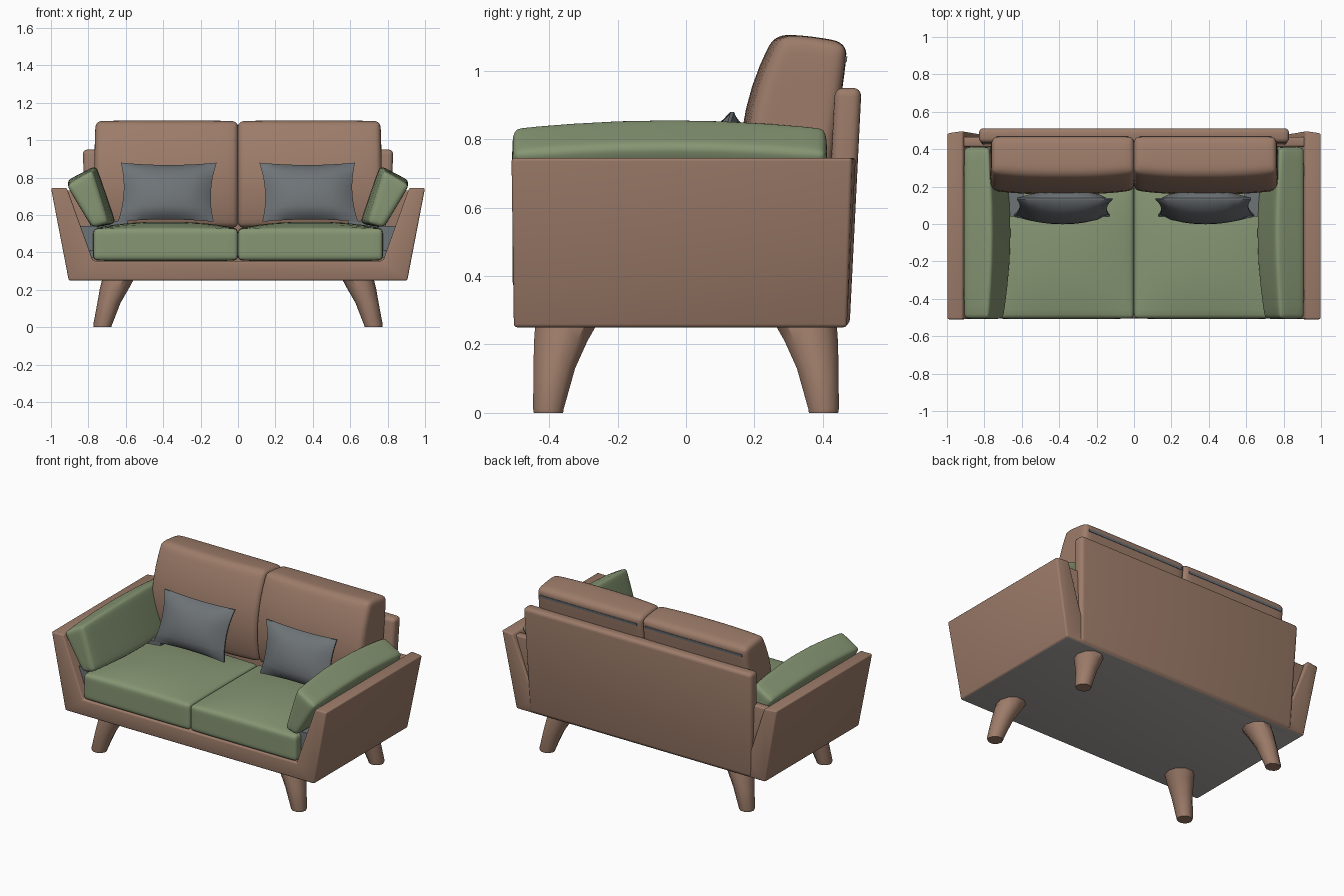
import bpy, bmesh, math

if "Cube" in bpy.data.objects:
    bpy.data.objects.remove(bpy.data.objects["Cube"])


def mat(name, c):
    m = bpy.data.materials.new(name)
    m.diffuse_color = (*c, 1)
    m.use_nodes = True
    m.node_tree.nodes["Principled BSDF"].inputs["Base Color"].default_value = m.diffuse_color
    return m


BROWN = mat("brown upholstery", (0.335, 0.200, 0.142))
GREEN = mat("green fabric", (0.240, 0.305, 0.172))
GREY = mat("blue grey fabric", (0.155, 0.172, 0.185))
PALE = mat("underside grey", (0.42, 0.385, 0.38))


def finish(bm, name, mats, bevel=0.0, subsurf=0, rule=None, segs=3):
    bmesh.ops.recalc_face_normals(bm, faces=bm.faces)
    me = bpy.data.meshes.new(name)
    bm.to_mesh(me)
    bm.free()
    ob = bpy.data.objects.new(name, me)
    bpy.context.collection.objects.link(ob)
    for m in mats:
        me.materials.append(m)
    bpy.ops.object.select_all(action='DESELECT')
    ob.select_set(True)
    bpy.context.view_layer.objects.active = ob
    if bevel:
        b = ob.modifiers.new("bevel", 'BEVEL')
        b.width, b.segments = bevel, segs
        b.limit_method, b.angle_limit = 'ANGLE', math.radians(40)
    if subsurf:
        ob.modifiers.new("smooth", 'SUBSURF').levels = subsurf
    if bevel or subsurf:
        bpy.ops.object.convert(target='MESH')
    if rule:
        for p in ob.data.polygons:
            p.material_index = rule(p.center, p.normal)
    bpy.ops.object.shade_smooth_by_angle(angle=math.radians(40))
    return ob


def shaped_box(name, fn, mats, cuts=0, **kw):
    """Box from -1 to 1, subdivided, then each vertex moved by fn(u, v, w)."""
    bm = bmesh.new()
    bmesh.ops.create_cube(bm, size=2)
    if cuts:
        bmesh.ops.subdivide_edges(bm, edges=bm.edges[:], cuts=cuts, use_grid_fill=True)
    for v in bm.verts:
        v.co = fn(*v.co)
    return finish(bm, name, mats, **kw)


def mix(a, b, t):
    return a + (b - a) * t


def under_rule(c, nrm):
    return 1 if nrm.z < -0.9 else 0


# U-shaped frame: base and two sloping arms, extruded front to back
half = [(0.905, 0.25), (1.0, 0.745), (0.915, 0.745), (0.775, 0.355)]
profile = half + [(-x, z) for x, z in reversed(half)]
bm = bmesh.new()
front = [bm.verts.new((x, -0.503 - 0.014 * (z - 0.25), z)) for x, z in profile]
back = [bm.verts.new((x, 0.47 + 0.03 * (z - 0.25) + 0.15 * max(0, 1 - abs(x)) * (z > 0.7), z))
        for x, z in profile]
bm.faces.new(front)
bm.faces.new(back[::-1])
n = len(profile)
for i in range(n):
    bm.faces.new((front[i], back[i], back[(i + 1) % n], front[(i + 1) % n]))
finish(bm, "frame", [BROWN, PALE], bevel=0.01, rule=under_rule)

# low rear wall joining the arms, and the taller back panel
shaped_box("rear_wall",
           lambda u, v, w: (u * mix(0.80, 0.94, (w + 1) / 2), 0.439 + 0.026 * v, 0.53 + 0.20 * w),
           [BROWN], bevel=0.01)
shaped_box("back_panel",
           lambda u, v, w: (u * mix(0.805, 0.83, (w + 1) / 2),
                            mix(0.478, 0.513, (w + 1) / 2) + (0 if v > 0 else -0.078),
                            0.60 + 0.35 * w),
           [BROWN, PALE], bevel=0.025, segs=4, rule=under_rule)

for s, side in ((-1, "left"), (1, "right")):
    # grey lining: deck behind the seat corner and filler beside the seat
    shaped_box(side + "_seat_deck",
               lambda u, v, w: (s * (0.69 + 0.10 * u), 0.225 + 0.185 * v, 0.47 + 0.098 * w), [GREY])
    shaped_box(side + "_side_filler",
               lambda u, v, w: (s * (0.75 if u < 0 else mix(0.795, 0.842, (w + 1) / 2)),
                                -0.02 + 0.43 * v, 0.475 + 0.065 * w), [GREY])

    # seat cushion with a softly domed top
    def seat(u, v, w):
        top = 0.53 + 0.035 * (1 - u ** 4) * (1 - v ** 4)
        return (s * (0.387 + 0.388 * u), -0.147 + 0.36 * v, mix(0.355, top, (w + 1) / 2))
    shaped_box(side + "_seat_cushion", seat, [GREEN], cuts=3, bevel=0.026, subsurf=1)

    # leaning back cushion
    def back_cushion(u, v, w):
        h = (w + 1) / 2
        yf = 0.205 - 0.181 * h + 0.251 * h * h - 0.02 * (1 - u ** 4)
        yb = 0.40 + 0.075 * h
        return (s * (0.386 + 0.389 * u) * (1 - 0.015 * h), mix(yf, yb, (v + 1) / 2),
                mix(0.53, 1.092 - 0.013 * v + 0.008 * (1 - v * v), h))
    shaped_box(side + "_back_cushion", back_cushion, [BROWN], cuts=3, bevel=0.036, subsurf=1)

    # grey seam strip on the rear of the back cushion
    shaped_box(side + "_back_seam",
               lambda u, v, w: (s * (0.382 + 0.352 * u), 0.4665 + 0.004 * v + 0.001 * w,
                                1.033 + 0.008 * w), [GREY])

    # arm cushion lying against the sloping arm
    def arm_cushion(u, v, w):
        a, h = (u + 1) / 2, (w + 1) / 2
        x = mix(mix(0.645, 0.78, a), mix(0.755, 0.920, a), h)
        z = mix(mix(0.555, 0.53, a), mix(0.870, 0.785, a), h)
        x += 0.045 * v * v * (1 - a) * (1 - 0.5 * h)
        return (s * x, -0.048 + 0.46 * v, z - 0.026 * h * v * v)
    shaped_box(side + "_arm_cushion", arm_cushion, [GREEN], cuts=2, bevel=0.028, subsurf=1)

    # throw pillow: pinched edges, full middle, leaning back
    def pillow(u, v, w):
        t = 0.005 + 0.075 * (max(0, 1 - u * u) * max(0, 1 - w * w)) ** 0.55
        x = 0.256 * u * (1 - 0.09 * (1 - w * w)) - 0.008 * w
        z = 0.722 + 0.158 * w * (1 - 0.08 * (1 - u * u))
        return (s * (0.378 + x), 0.09 + 0.045 * w + t * v, z)
    shaped_box(side + "_pillow", pillow, [GREY], cuts=7)

    # splayed tapering legs
    for f, end in ((-1, "front"), (1, "rear")):
        rings = []
        bm = bmesh.new()
        for z, cx, cy, rx, ry in ((0.0, 0.724, 0.402, 0.047, 0.045),
                                  (0.012, 0.724, 0.402, 0.05, 0.047),
                                  (0.13, 0.69, 0.385, 0.062, 0.064),
                                  (0.21, 0.66, 0.366, 0.078, 0.082),
                                  (0.26, 0.64, 0.35, 0.085, 0.095)):
            rings.append([bm.verts.new((s * (cx + rx * math.cos(k * math.pi / 5)),
                                        f * (cy + ry * math.sin(k * math.pi / 5)), z))
                          for k in range(10)])
        for r0, r1 in zip(rings, rings[1:]):
            for k in range(10):
                j = (k + 1) % 10
                bm.faces.new((r0[k], r0[j], r1[j], r1[k]))
        bm.faces.new(rings[0])
        bm.faces.new(rings[-1])
        finish(bm, f"{end}_{side}_leg", [BROWN])
